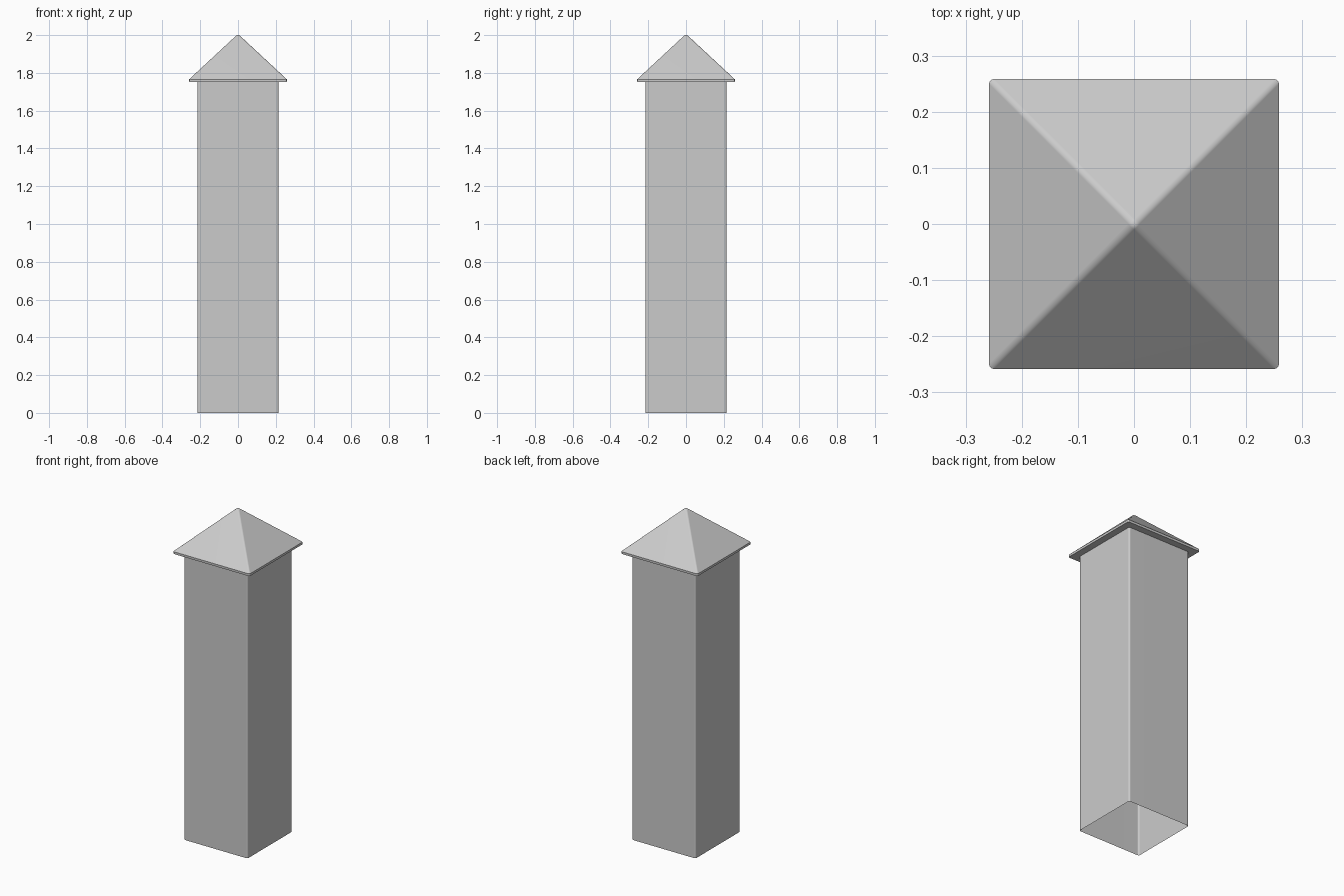
import bpy, bmesh, math

cube = bpy.data.objects.get("Cube")
if cube:
    bpy.data.objects.remove(cube, do_unlink=True)

POST_HALF, POST_TOP = 0.215, 1.755
CAP_HALF, CAP_BASE, EAVE, PEAK = 0.258, 1.752, 1.767, 2.0

stone = bpy.data.materials.new("pale grey stone")
stone.use_nodes = True
grey = (0.6, 0.6, 0.6, 1)
stone.diffuse_color = grey
stone.node_tree.nodes["Principled BSDF"].inputs["Base Color"].default_value = grey


def square(bm, half, z):
    """Ring of four corner vertices, counter-clockwise."""
    corners = [(-half, -half), (half, -half), (half, half), (-half, half)]
    return [bm.verts.new((x, y, z)) for x, y in corners]


def walls(bm, low, high):
    for i in range(4):
        j = (i + 1) % 4
        bm.faces.new((low[i], low[j], high[j], high[i]))


def round_edges(bm, edges, width):
    bmesh.ops.bevel(bm, geom=edges, offset=width, segments=3,
                    profile=0.5, affect='EDGES', clamp_overlap=True)


def finish(bm, name):
    bmesh.ops.recalc_face_normals(bm, faces=bm.faces)
    mesh = bpy.data.meshes.new(name)
    bm.to_mesh(mesh)
    bm.free()
    mesh.materials.append(stone)
    mesh.shade_smooth()
    mesh.set_sharp_from_angle(angle=math.radians(38))
    obj = bpy.data.objects.new(name, mesh)
    bpy.context.collection.objects.link(obj)
    # Keep the broad faces flat while the rounded edges stay smooth
    weighted = obj.modifiers.new("flat faces", 'WEIGHTED_NORMAL')
    weighted.keep_sharp = True
    return obj


# Hollow post, open underneath, with softened vertical corners
bm = bmesh.new()
bottom, top = square(bm, POST_HALF, 0), square(bm, POST_HALF, POST_TOP)
walls(bm, bottom, top)
bm.faces.new(top)
upright = [e for e in bm.edges if abs(e.verts[0].co.z - e.verts[1].co.z) > 1]
round_edges(bm, upright, 0.01)
finish(bm, "post")

# Overhanging pyramid cap with a thin eave and softened ridges
bm = bmesh.new()
base, eave = square(bm, CAP_HALF, CAP_BASE), square(bm, CAP_HALF, EAVE)
peak = bm.verts.new((0, 0, PEAK))
walls(bm, base, eave)
bm.faces.new(base[::-1])
for i in range(4):
    bm.faces.new((eave[i], eave[(i + 1) % 4], peak))
ridges = [e for e in bm.edges if abs(e.verts[0].co.z - e.verts[1].co.z) > 0.001]
round_edges(bm, ridges, 0.008)
# Restore the full height after rounding
highest = max(v.co.z for v in bm.verts)
for v in bm.verts:
    if v.co.z > EAVE:
        v.co.z = EAVE + (v.co.z - EAVE) * (PEAK - EAVE) / (highest - EAVE)
finish(bm, "pyramid_cap")
